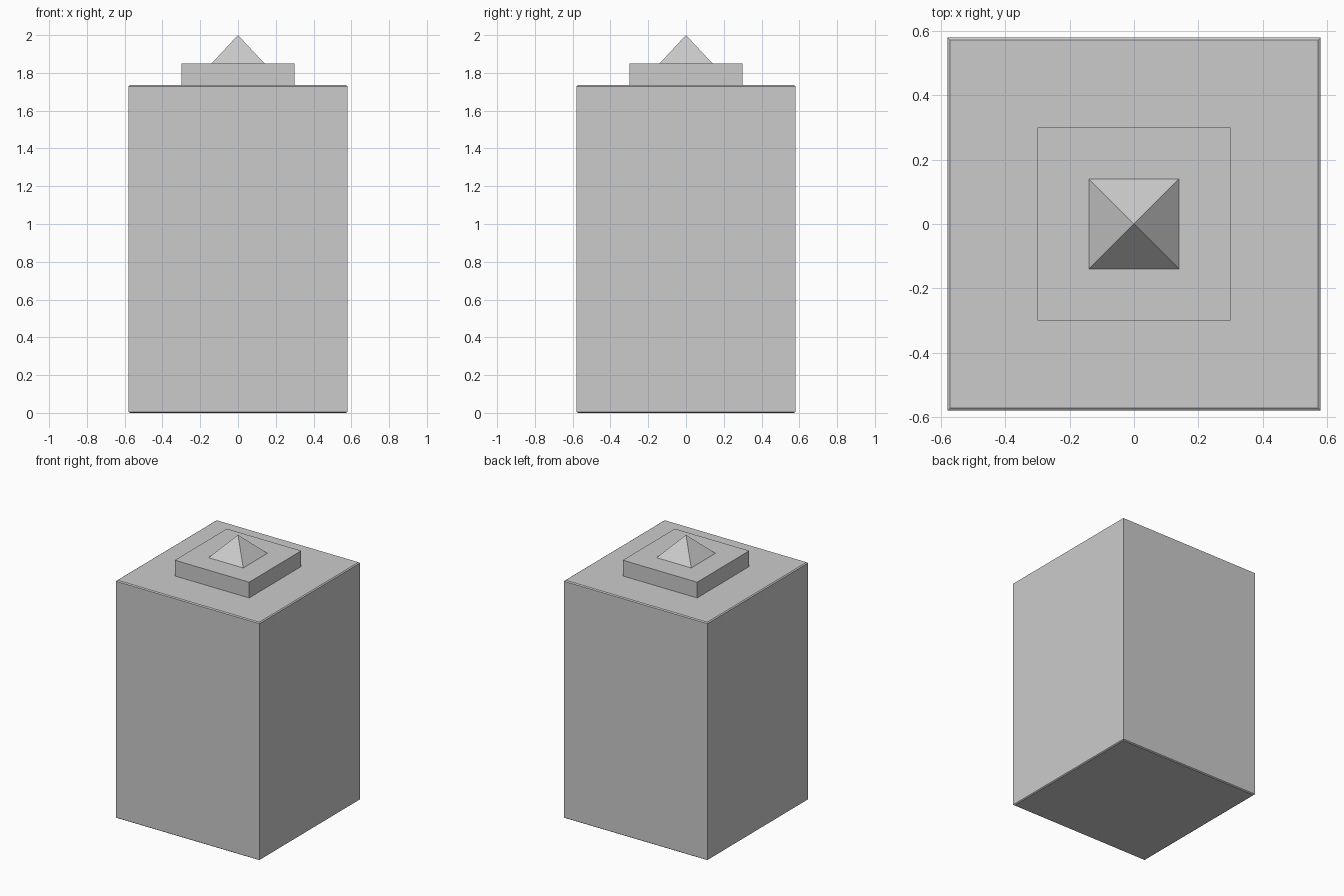
import bpy, bmesh

if "Cube" in bpy.data.objects:
    bpy.data.objects.remove(bpy.data.objects["Cube"])


def square_stack(name, profile):
    """Closed square-section solid from (half width, z) levels; zero width makes a point."""
    bm = bmesh.new()
    rings = []
    for h, z in profile:
        corners = [(-1, -1), (1, -1), (1, 1), (-1, 1)] if h else [(0, 0)]
        rings.append([bm.verts.new((x * h, y * h, z)) for x, y in corners])
    bm.faces.new(rings[0][::-1])
    for a, b in zip(rings, rings[1:]):
        for i in range(4):
            j = (i + 1) % 4
            upper = [b[j], b[i]] if len(b) == 4 else [b[0]]
            bm.faces.new([a[i], a[j]] + upper)
    if len(rings[-1]) == 4:
        bm.faces.new(rings[-1])
    mesh = bpy.data.meshes.new(name)
    bm.to_mesh(mesh)
    bm.free()
    obj = bpy.data.objects.new(name, mesh)
    bpy.context.collection.objects.link(obj)
    return obj


# Main block with a fine chamfer round its top and bottom edges
square_stack("tower_block", [(0.572, 0), (0.58, 0.006), (0.58, 1.729), (0.572, 1.735)])
# Low slab on the roof
square_stack("roof_slab", [(0.30, 1.735), (0.30, 1.85)])
# Pyramid finial
square_stack("roof_pyramid", [(0.14, 1.85), (0, 2.0)])
